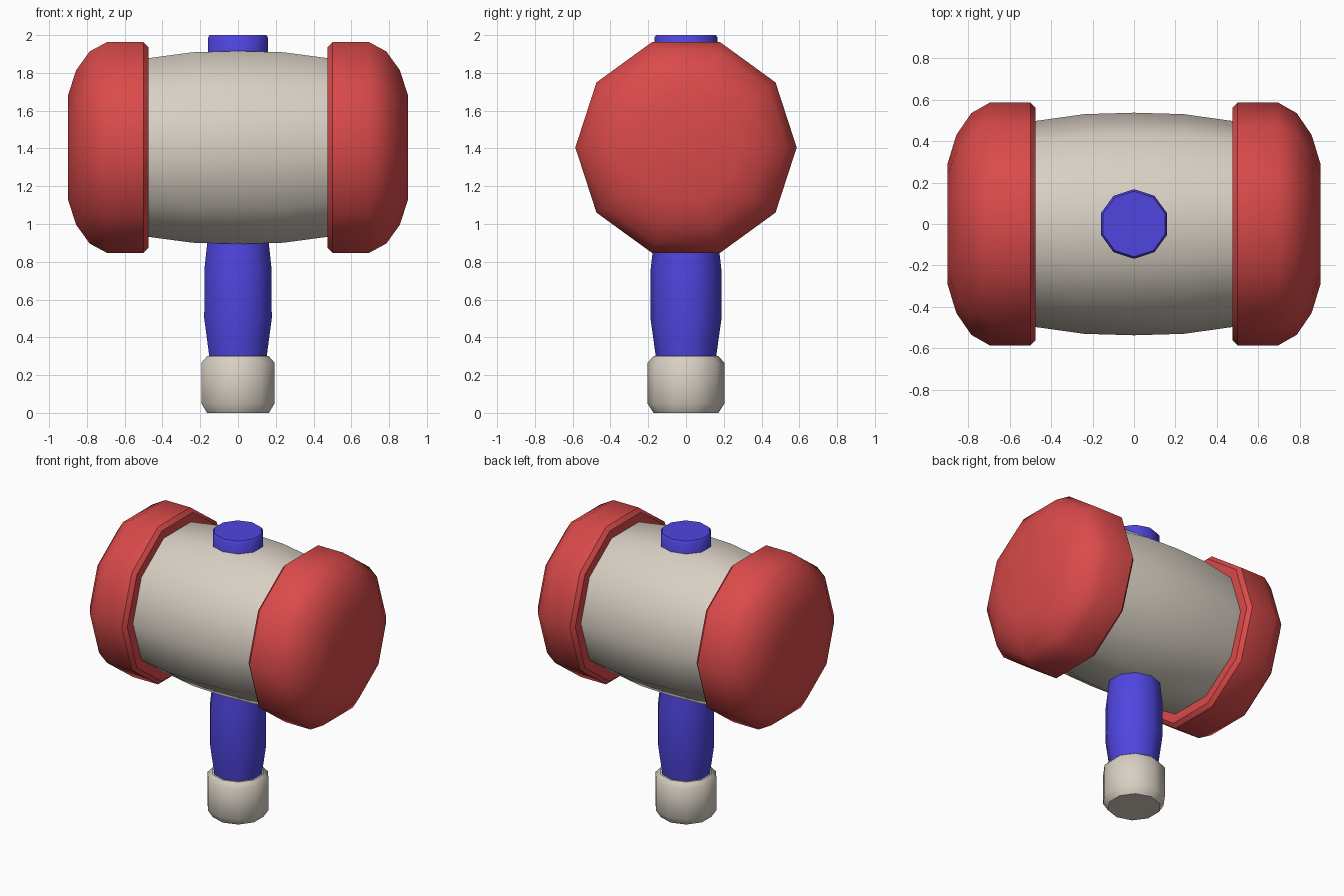
import bpy, bmesh, math
from mathutils import Vector

if "Cube" in bpy.data.objects:
    bpy.data.objects.remove(bpy.data.objects["Cube"])

SIDES = 10
HEAD_Z = 1.405


def material(name, color):
    m = bpy.data.materials.new(name)
    m.diffuse_color = (*color, 1)
    m.use_nodes = True
    m.node_tree.nodes["Principled BSDF"].inputs["Base Color"].default_value = m.diffuse_color
    return m


RED = material("red", (0.70, 0.068, 0.068))
CREAM = material("cream", (0.69, 0.63, 0.55))
BLUE = material("blue", (0.078, 0.06, 0.74))


def lathe(name, profile, mat, axis, cap_start=False, cap_end=False):
    """Revolve (position, radius) pairs round the x or z axis; corners point to +-y."""
    bm = bmesh.new()
    rings = []
    for t, r in profile:
        ring = []
        for i in range(SIDES):
            a = 2 * math.pi * i / SIDES
            y, s = r * math.cos(a), r * math.sin(a)
            co = Vector((t, y, HEAD_Z + s)) if axis == "x" else Vector((s, y, t))
            ring.append(bm.verts.new(co))
        rings.append(ring)
    for a, b in zip(rings, rings[1:]):
        for i in range(SIDES):
            j = (i + 1) % SIDES
            bm.faces.new((a[i], a[j], b[j], b[i]))
    if cap_start:
        bm.faces.new(rings[0])
    if cap_end:
        bm.faces.new(rings[-1])
    bmesh.ops.recalc_face_normals(bm, faces=bm.faces)
    me = bpy.data.meshes.new(name)
    bm.to_mesh(me)
    bm.free()
    me.materials.append(mat)
    ob = bpy.data.objects.new(name, me)
    bpy.context.collection.objects.link(ob)
    bpy.ops.object.select_all(action="DESELECT")
    ob.select_set(True)
    bpy.context.view_layer.objects.active = ob
    bpy.ops.object.shade_smooth_by_angle(angle=math.radians(44))
    return ob


# Bulging barrel of the head
lathe("head_barrel", [(-0.49, 0.495), (-0.24, 0.53), (0, 0.537), (0.24, 0.53), (0.49, 0.495)],
      CREAM, "x", True, True)

# Rounded striking caps, one at each end
cap = [(0.475, 0.48), (0.475, 0.56), (0.50, 0.586), (0.695, 0.586),
       (0.785, 0.535), (0.857, 0.43), (0.90, 0.29)]
for side, name in ((1, "right_cap"), (-1, "left_cap")):
    lathe(name, [(side * t, r) for t, r in cap], RED, "x", True, True)

# Handle below the head and its end showing on top
lathe("handle", [(0.28, 0.157), (0.30, 0.16), (0.50, 0.188), (0.76, 0.187), (0.93, 0.168)],
      BLUE, "z", True, True)
lathe("handle_top", [(1.86, 0.168), (1.985, 0.168), (2.0, 0.158)], BLUE, "z", True, True)

# Grip end that the hammer stands on
lathe("pommel", [(0, 0.172), (0.05, 0.204), (0.265, 0.204), (0.30, 0.172)],
      CREAM, "z", True, True)
